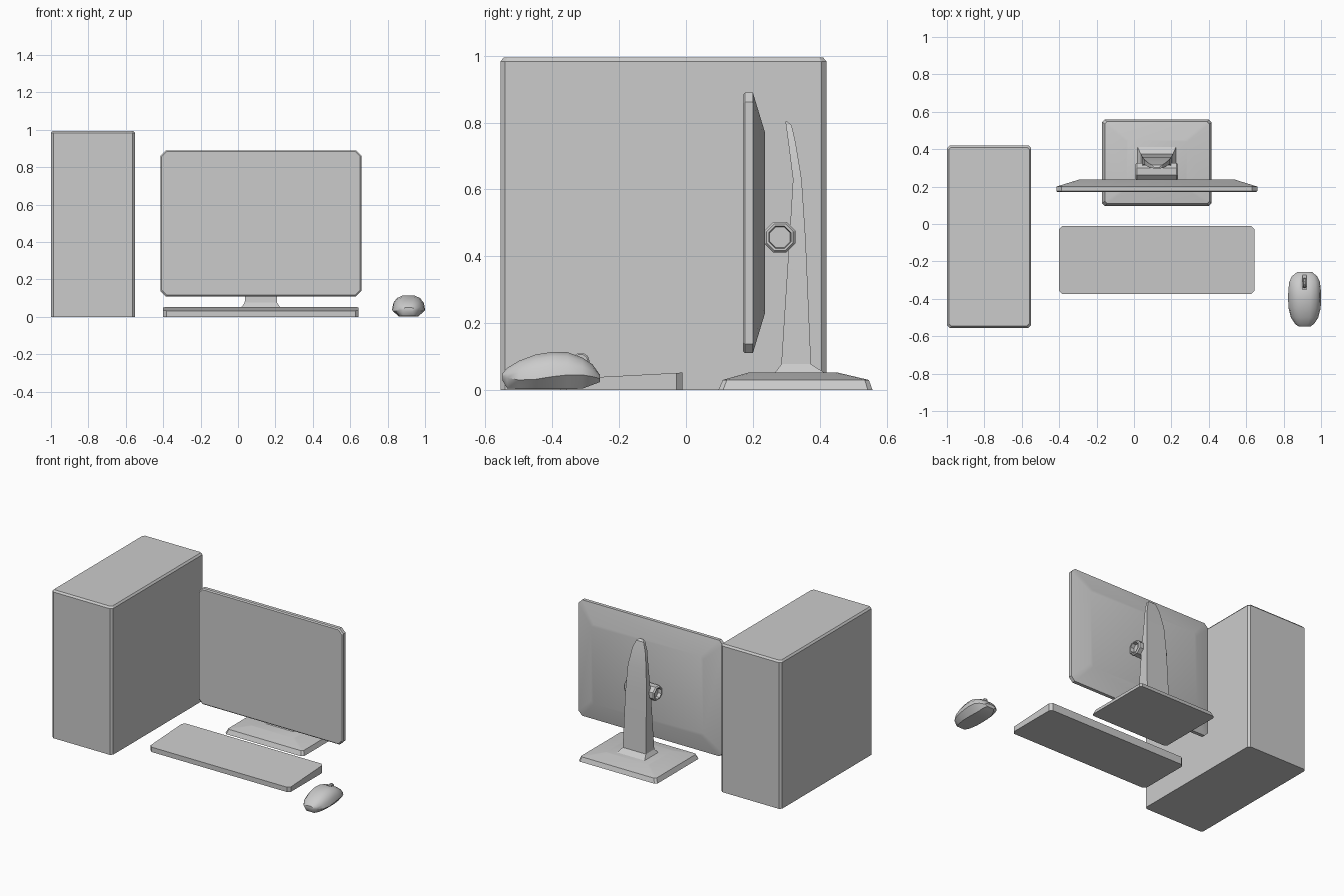
import bpy, bmesh, math
from mathutils import Vector

if "Cube" in bpy.data.objects:
    bpy.data.objects.remove(bpy.data.objects["Cube"])


def finish(name, bm, angle=30):
    bmesh.ops.recalc_face_normals(bm, faces=bm.faces)
    me = bpy.data.meshes.new(name)
    bm.to_mesh(me)
    bm.free()
    ob = bpy.data.objects.new(name, me)
    bpy.context.collection.objects.link(ob)
    bpy.ops.object.select_all(action='DESELECT')
    ob.select_set(True)
    bpy.context.view_layer.objects.active = ob
    bpy.ops.object.shade_smooth_by_angle(angle=math.radians(angle))
    return ob


def loft(name, rings, angle=30):
    """Skin a list of equal-length point rings and cap both ends."""
    bm = bmesh.new()
    loops = [[bm.verts.new(p) for p in r] for r in rings]
    n = len(loops[0])
    for a, b in zip(loops, loops[1:]):
        for i in range(n):
            j = (i + 1) % n
            bm.faces.new((a[i], a[j], b[j], b[i]))
    bm.faces.new(loops[0])
    bm.faces.new(loops[-1])
    return finish(name, bm, angle)


def rect(u0, u1, v0, v1, c):
    """Rectangle with chamfered corners as 2D points."""
    return [(u0 + c, v0), (u1 - c, v0), (u1, v0 + c), (u1, v1 - c),
            (u1 - c, v1), (u0 + c, v1), (u0, v1 - c), (u0, v0 + c)]


def flat(u0, u1, v0, v1, c, z):
    return [(x, y, z) for x, y in rect(u0, u1, v0, v1, c)]


def upright(u0, u1, v0, v1, c, y):
    return [(x, y, z) for x, z in rect(u0, u1, v0, v1, c)]


# Computer case with a chamfered lid edge
loft("computer_case", [
    flat(-1, -0.55, -0.555, 0.42, 0.014, 0),
    flat(-1, -0.55, -0.555, 0.42, 0.014, 0.983),
    flat(-0.99, -0.56, -0.545, 0.41, 0.012, 0.995)])

# Screen: thin slab with a tapered back
loft("screen", [
    upright(-0.408, 0.653, 0.117, 0.883, 0.026, 0.170),
    upright(-0.415, 0.660, 0.110, 0.890, 0.028, 0.177),
    upright(-0.415, 0.660, 0.110, 0.890, 0.028, 0.200),
    upright(-0.295, 0.540, 0.232, 0.768, 0.020, 0.237)])

# Stand base: stepped low plinth
loft("stand_base", [
    flat(-0.170, 0.415, 0.097, 0.558, 0.014, 0),
    flat(-0.156, 0.403, 0.110, 0.547, 0.012, 0.03),
    flat(-0.040, 0.285, 0.190, 0.450, 0.010, 0.053)], 20)

# Stand neck: height, front y, back y, half width
neck = [(0.05, 0.265, 0.417, 0.105), (0.077, 0.285, 0.374, 0.086),
        (0.45, 0.309, 0.358, 0.078), (0.63, 0.320, 0.346, 0.068),
        (0.74, 0.306, 0.328, 0.048), (0.792, 0.299, 0.316, 0.028),
        (0.803, 0.297, 0.303, 0.014)]
cx = 0.122
loft("stand_neck", [[(cx - w, f, z), (cx + w, f, z), (cx + w, b, z), (cx - w, b, z)]
                    for z, f, b, w in neck])


# Hinge: eight-sided barrel with recessed ends
def octagon(x, r):
    return [(x, 0.281 + r * math.cos(a), 0.457 + r * math.sin(a))
            for a in (math.tau * (k + 0.5) / 8 for k in range(8))]


loft("hinge", [octagon(cx + x, r) for x, r in
               [(-0.09, 0.033), (-0.113, 0.036), (-0.113, 0.043), (-0.105, 0.050),
                (0.105, 0.050), (0.113, 0.043), (0.113, 0.036), (0.09, 0.033)]])

# Keyboard: wedge rising towards the back
outline = rect(-0.40, 0.645, -0.375, -0.01, 0.018)
loft("keyboard", [[(x, y, 0) for x, y in outline],
                  [(x, y, 0.052 + 0.053 * (y + 0.01)) for x, y in outline]])

# Mouse: y, half width, underside z, widest z, top z
mx = 0.912
body = [(-0.549, 0.030, 0.028, 0.040, 0.050), (-0.535, 0.050, 0.005, 0.036, 0.066),
        (-0.500, 0.073, 0.003, 0.030, 0.087), (-0.450, 0.086, 0.003, 0.032, 0.106),
        (-0.400, 0.088, 0.003, 0.040, 0.114), (-0.355, 0.087, 0.003, 0.045, 0.113),
        (-0.310, 0.082, 0.004, 0.045, 0.097), (-0.280, 0.068, 0.015, 0.040, 0.077),
        (-0.257, 0.040, 0.024, 0.034, 0.045)]
rings = []
for y, w, lo, mid, top in body:
    half = [(0.6, lo), (1, mid), (0.93, mid + 0.45 * (top - mid)),
            (0.70, mid + 0.82 * (top - mid)), (0.36, top)]
    rings.append([(mx + k * w, y, z) for k, z in half] +
                 [(mx - k * w, y, z) for k, z in reversed(half)])
mouse = loft("mouse_body", rings, 35)


# Slots around the wheel and behind the two buttons
def cutter(name, lo, hi):
    ob = loft(name, [flat(lo[0], hi[0], lo[1], hi[1], 0.001, z) for z in (lo[2], hi[2])])
    ob.hide_render = True
    mod = mouse.modifiers.new(name, 'BOOLEAN')
    mod.operation = 'DIFFERENCE'
    mod.object = ob
    bpy.context.view_layer.objects.active = mouse
    bpy.ops.object.modifier_apply(modifier=name)
    bpy.data.objects.remove(ob)


cutter("wheel_slot", (mx - 0.011, -0.350, 0.065), (mx + 0.011, -0.20, 0.2))

# Scroll wheel
loft("scroll_wheel", [[(mx + x, -0.315 + r * math.cos(a), 0.085 + r * math.sin(a))
                       for a in (math.tau * k / 10 for k in range(10))]
                      for x, r in [(-0.009, 0.022), (-0.004, 0.027),
                                   (0.004, 0.027), (0.009, 0.022)]])
